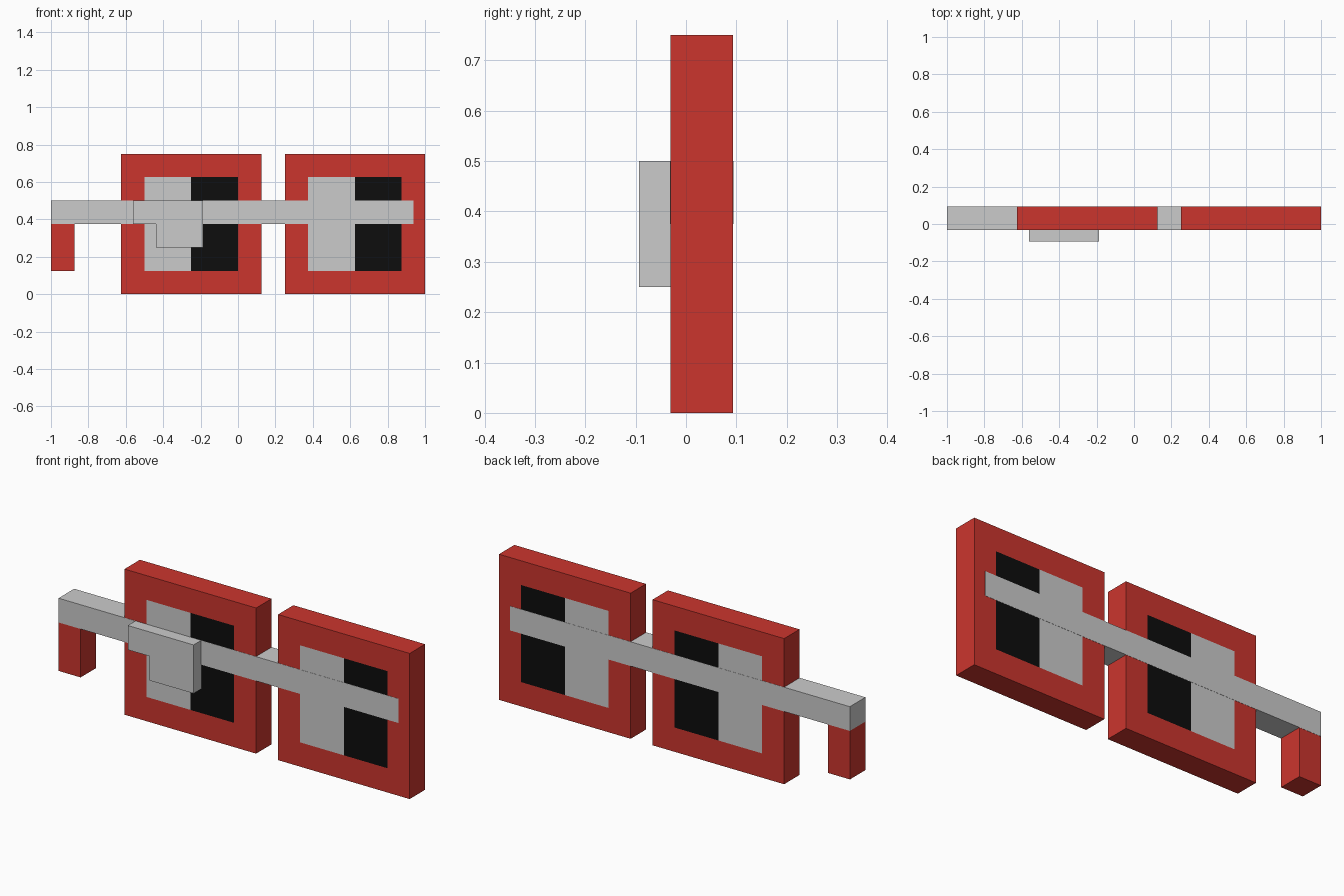
import bpy, bmesh
from mathutils import Vector

if "Cube" in bpy.data.objects:
    bpy.data.objects.remove(bpy.data.objects["Cube"])

U = 0.0625                      # model grid step
FRONT, BACK = -0.5 * U, 1.5 * U


def material(name, rgb):
    m = bpy.data.materials.new(name)
    m.diffuse_color = (*rgb, 1)
    m.use_nodes = True
    m.node_tree.nodes["Principled BSDF"].inputs["Base Color"].default_value = m.diffuse_color
    return m


RED = material("red", (0.60, 0.036, 0.027))
GREY = material("light grey", (0.60, 0.60, 0.60))
BLACK = material("black", (0.004, 0.004, 0.004))


def finish(name, bm, mats):
    bmesh.ops.recalc_face_normals(bm, faces=bm.faces)
    mesh = bpy.data.meshes.new(name)
    bm.to_mesh(mesh)
    bm.free()
    for m in mats:
        mesh.materials.append(m)
    obj = bpy.data.objects.new(name, mesh)
    bpy.context.collection.objects.link(obj)
    return obj


def slab(profile, y0, y1):
    """Extrude an x-z outline from y0 to y1."""
    bm = bmesh.new()
    face = bm.faces.new([bm.verts.new((x, y0, z)) for x, z in profile])
    out = bmesh.ops.extrude_face_region(bm, geom=[face])
    verts = [g for g in out["geom"] if isinstance(g, bmesh.types.BMVert)]
    bmesh.ops.translate(bm, verts=verts, vec=(0, y1 - y0, 0))
    return bm


def rect(x0, x1, z0, z1):
    return [(x0, z0), (x1, z0), (x1, z1), (x0, z1)]


# Lens blocks: red rim with a half grey, half black lens cut into both faces
for name, x0 in (("left_lens_frame", -0.625), ("right_lens_frame", 0.25)):
    bm = slab(rect(x0, x0 + 0.75, 0, 0.75), FRONT, BACK)
    cuts = [((x0 + d, 0, 0), (1, 0, 0)) for d in (0.125, 0.375, 0.625)]
    cuts += [((0, 0, z), (0, 0, 1)) for z in (0.125, 0.625)]
    for co, no in cuts:
        bmesh.ops.bisect_plane(bm, geom=bm.verts[:] + bm.edges[:] + bm.faces[:],
                               plane_co=Vector(co), plane_no=Vector(no))
    bm.normal_update()
    for f in bm.faces:
        c = f.calc_center_median()
        dx = c.x - x0
        if abs(f.normal.y) > 0.5 and 0.125 < dx < 0.625 and 0.125 < c.z < 0.625:
            f.material_index = 1 if dx < 0.375 else 2
    finish(name, bm, (RED, GREY, BLACK))

# Long grey bar across lenses, bridge and temple (slightly proud of the rims)
E = 0.001
finish("cross_bar", slab(rect(-1, 0.9375, 0.375, 0.5), FRONT - E, BACK + E), [GREY])

# Red ear hook hanging from the end of the bar
finish("ear_hook", slab(rect(-1, -0.875, 0.125, 0.375), FRONT, BACK), [RED])

# Raised stepped plate on the front of the left lens
step = [(-0.5625, 0.375), (-0.4375, 0.375), (-0.4375, 0.25),
        (-0.1875, 0.25), (-0.1875, 0.5), (-0.5625, 0.5)]
finish("stepped_plate", slab(step, FRONT - U, FRONT), [GREY])
